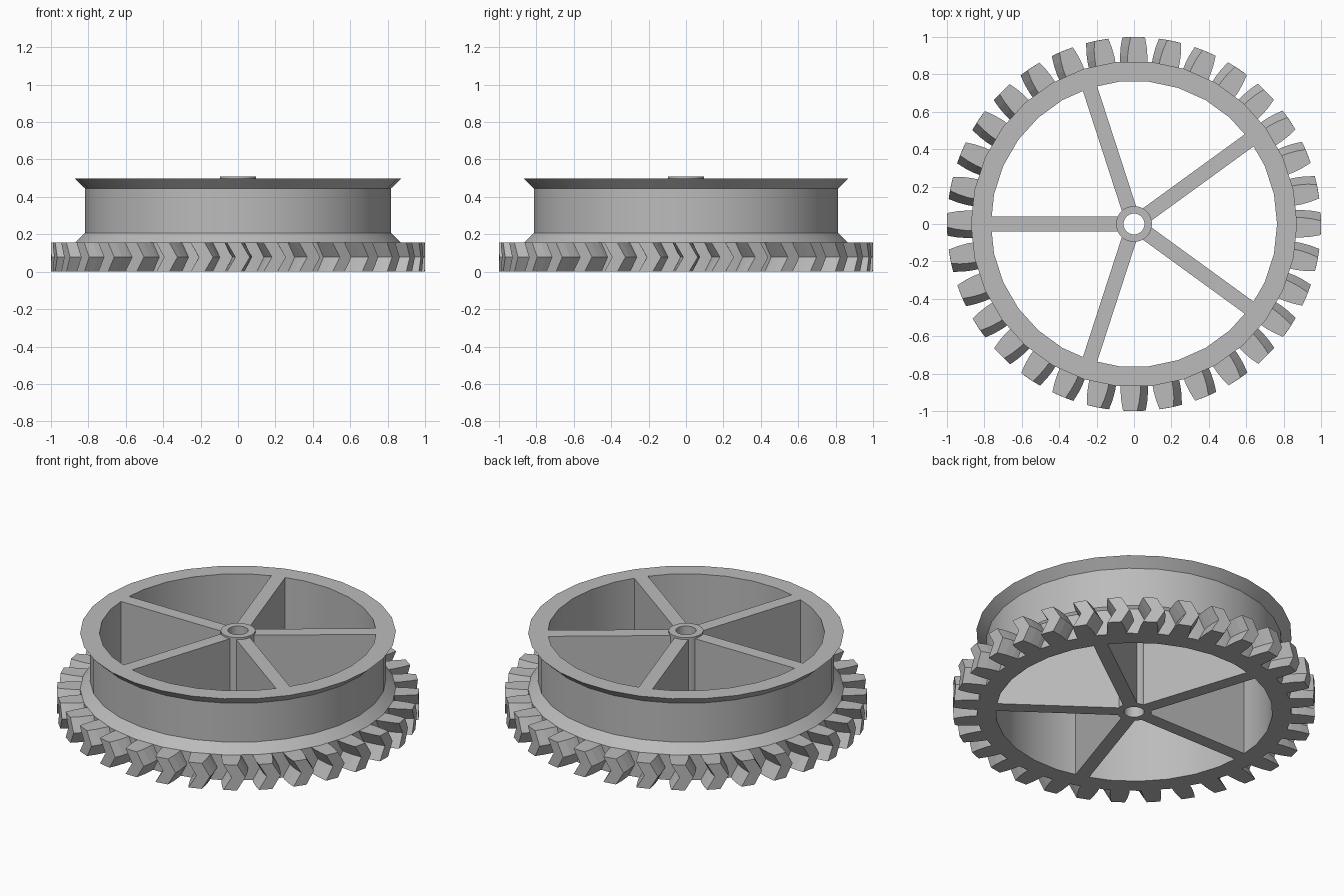
import bpy
import bmesh
from math import cos, sin, pi, radians

if "Cube" in bpy.data.objects:
    bpy.data.objects.remove(bpy.data.objects["Cube"], do_unlink=True)

SEGMENTS = 30
TEETH = 32
SPOKES = 5
GEAR_H = 0.155
DRUM_H = 0.497
BORE = 0.765

grey = bpy.data.materials.new("plain grey")
grey.use_nodes = True
grey.diffuse_color = (0.5, 0.5, 0.5, 1)
grey.node_tree.nodes["Principled BSDF"].inputs["Base Color"].default_value = (0.5, 0.5, 0.5, 1)


def finish(name, bm, smooth=False):
    bmesh.ops.recalc_face_normals(bm, faces=bm.faces[:])
    mesh = bpy.data.meshes.new(name)
    bm.to_mesh(mesh)
    bm.free()
    mesh.materials.append(grey)
    if smooth:
        for poly in mesh.polygons:
            poly.use_smooth = True
        mesh.set_sharp_from_angle(angle=radians(30))
    obj = bpy.data.objects.new(name, mesh)
    bpy.context.collection.objects.link(obj)
    return obj


def bridge(bm, rings, closed):
    """Join neighbouring rings of vertices with quads."""
    pairs = list(zip(rings, rings[1:]))
    if closed:
        pairs.append((rings[-1], rings[0]))
    for a, b in pairs:
        for i in range(len(a)):
            j = (i + 1) % len(a)
            bm.faces.new((a[i], a[j], b[j], b[i]))


def lathe(name, profile):
    """Turn a closed (radius, height) profile about the z axis."""
    bm = bmesh.new()
    rings = []
    for i in range(SEGMENTS):
        t = 2 * pi * i / SEGMENTS
        rings.append([bm.verts.new((r * cos(t), r * sin(t), z)) for r, z in profile])
    bridge(bm, rings, closed=True)
    return finish(name, bm, smooth=True)


# Drum with a flared flange at each end, and the gear body below
lathe("flanged_drum", [
    (BORE, 0), (0.872, 0), (0.872, GEAR_H), (0.818, 0.208),
    (0.818, 0.445), (0.872, DRUM_H), (BORE, DRUM_H)])

# Bored hub, standing slightly above the rim
lathe("hub", [(0.056, 0), (0.096, 0), (0.096, 0.509), (0.056, 0.509)])

# Full-height spoke walls
bm = bmesh.new()
for k in range(SPOKES):
    t = pi + 2 * pi * k / SPOKES
    rings = []
    for z in (0, DRUM_H):
        rings.append([
            bm.verts.new((r * cos(t) - w * sin(t), r * sin(t) + w * cos(t), z))
            for r, w in ((0.085, -0.04), (0.775, -0.04), (0.775, 0.04), (0.085, 0.04))])
    bridge(bm, rings, closed=False)
    bm.faces.new(rings[0])
    bm.faces.new(rings[1])
finish("spokes", bm)

# Herringbone teeth: (radius, half width) flank, twisted at mid height
flank = [(0.85, 0.053), (0.90, 0.053), (0.95, 0.048), (1.0, 0.038)]
outline = [(r, -w) for r, w in flank] + [(r, w) for r, w in reversed(flank)]
bm = bmesh.new()
for k in range(TEETH):
    rings = []
    for z, twist in ((0, -1.2), (GEAR_H / 2, 1.4), (GEAR_H, -1.2)):
        base = 2 * pi * k / TEETH + radians(twist)
        rings.append([
            bm.verts.new((r * cos(base + w / r), r * sin(base + w / r), z))
            for r, w in outline])
    bridge(bm, rings, closed=False)
    bm.faces.new(rings[0])
    bm.faces.new(rings[-1])
finish("gear_teeth", bm)
